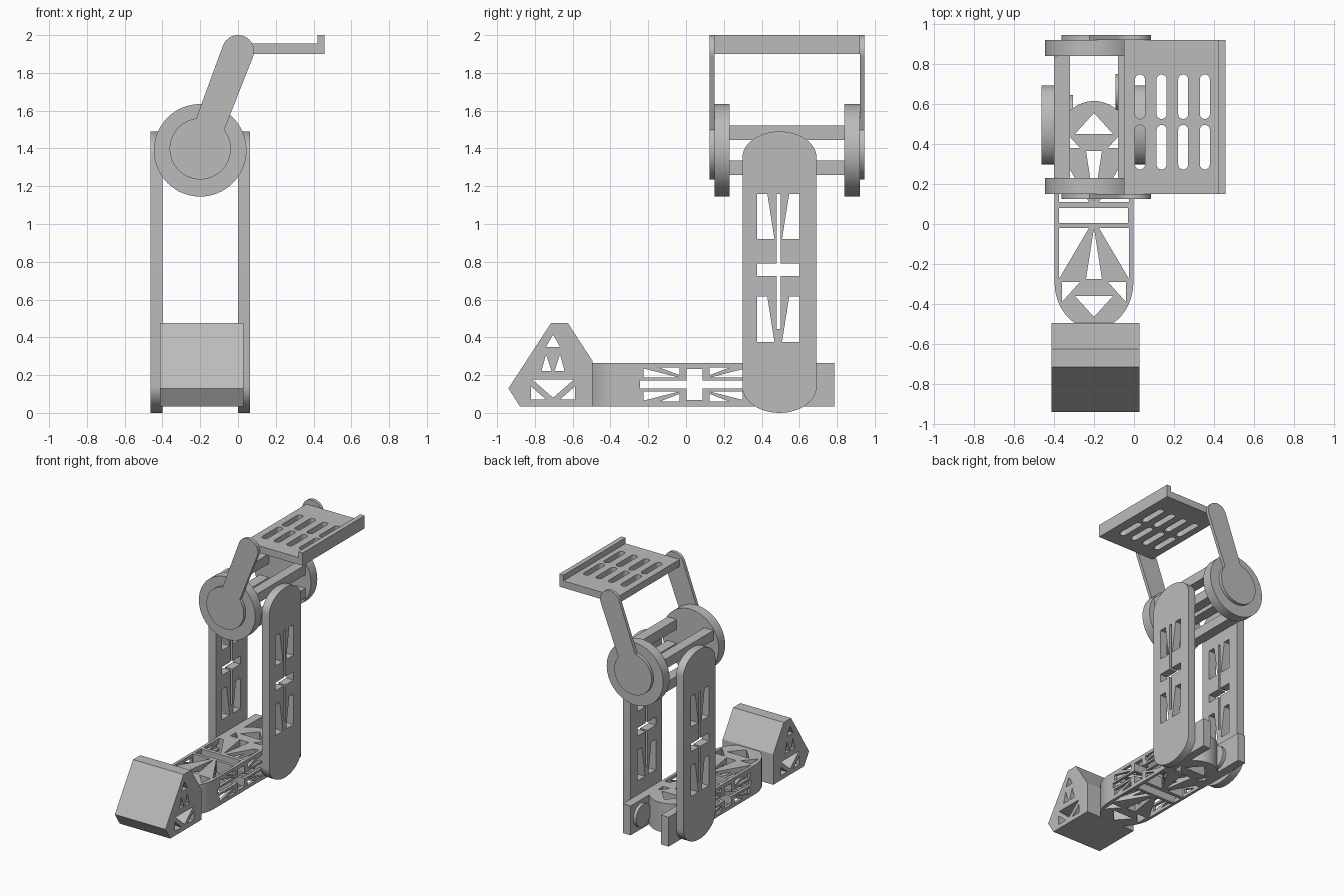
import bpy, bmesh, math

old = bpy.data.objects.get("Cube")
if old:
    bpy.data.objects.remove(old)

GREY = (0.5, 0.5, 0.5, 1)
mat = bpy.data.materials.new("plain grey")
mat.use_nodes = True
mat.diffuse_color = GREY
mat.node_tree.nodes["Principled BSDF"].inputs["Base Color"].default_value = GREY

MID_X, MID_Y = -0.2, 0.535      # symmetry planes of the arm
BASE_MID = 0.045                # middle of the base link along y


def place(axis, a, b, t):
    return {"x": (t, a, b), "y": (a, t, b), "z": (a, b, t)}[axis]


def prism(name, outlines, axis, lo, hi):
    """Extrude one or more 2D outlines along an axis."""
    bm = bmesh.new()
    for pts in outlines:
        low = [bm.verts.new(place(axis, a, b, lo)) for a, b in pts]
        high = [bm.verts.new(place(axis, a, b, hi)) for a, b in pts]
        bm.faces.new(low)
        bm.faces.new(high)
        for i in range(len(pts)):
            j = (i + 1) % len(pts)
            bm.faces.new((low[i], low[j], high[j], high[i]))
    bmesh.ops.recalc_face_normals(bm, faces=bm.faces)
    mesh = bpy.data.meshes.new(name)
    bm.to_mesh(mesh)
    bm.free()
    mesh.materials.append(mat)
    ob = bpy.data.objects.new(name, mesh)
    bpy.context.collection.objects.link(ob)
    return ob


def activate(ob):
    bpy.ops.object.select_all(action="DESELECT")
    ob.select_set(True)
    bpy.context.view_layer.objects.active = ob


def cut(ob, outlines, axis, lo=-3, hi=3):
    """Punch outlines right through an object."""
    tool = prism("cutter", outlines, axis, lo, hi)
    tool.hide_render = True
    mod = ob.modifiers.new("holes", "BOOLEAN")
    mod.operation, mod.solver, mod.object = "DIFFERENCE", "EXACT", tool
    activate(ob)
    bpy.ops.object.modifier_apply(modifier=mod.name)
    bpy.data.objects.remove(tool)


def smooth(ob):
    activate(ob)
    bpy.ops.object.shade_smooth_by_angle(angle=math.radians(30))


def arc(ca, cb, ra, rb, start, end, n=24):
    angles = [math.radians(start + (end - start) * i / n) for i in range(n + 1)]
    return [(ca + ra * math.cos(t), cb + rb * math.sin(t)) for t in angles]


def disc(ca, cb, r, n=64):
    return arc(ca, cb, r, r, 0, 360, n)[:-1]


def rect(a0, a1, b0, b1):
    return [(a0, b0), (a1, b0), (a1, b1), (a0, b1)]


def pill(c, half, lo, hi, cap):
    """Upright outline with rounded ends."""
    return arc(c, hi - cap, half, cap, 0, 180) + arc(c, lo + cap, half, cap, 180, 360)


def cross(a, b, wide, tall, bar_a, bar_b):
    """Plus-shaped outline centred on a, b."""
    q = [(wide, bar_b), (bar_a, bar_b), (bar_a, tall)]
    pts = q + [(-x, y) for x, y in reversed(q)]
    pts += [(-x, -y) for x, y in q] + [(x, -y) for x, y in reversed(q)]
    return [(a + x, b + y) for x, y in pts]


def mirror_a(outlines, c):
    return outlines + [[(2 * c - a, b) for a, b in o] for o in outlines]


def mirror_b(outlines, c):
    return outlines + [[(a, 2 * c - b) for a, b in o] for o in outlines]


# Upright side plates with window cut-outs
plate_y = 0.495
wings = []
for top, bottom in ((1.16, 0.92), (0.615, 0.375)):
    wings.append([(0.375, top), (0.43, top), (0.468, bottom), (0.375, bottom)])
slot = [(0.48, 0.445), (0.5, 0.445), (0.5, 0.725), (0.6, 0.725), (0.6, 0.79),
        (0.5, 0.79), (0.5, 1.16), (0.48, 1.16), (0.48, 0.79),
        (0.375, 0.79), (0.375, 0.725), (0.48, 0.725)]
for name, x0, x1 in (("left_upright", 0, 0.063), ("right_upright", -0.463, -0.4)):
    plate = prism(name, [pill(plate_y, 0.197, 0, 1.49, 0.14)], "x", x0, x1)
    cut(plate, mirror_a(wings, 0.488) + [slot], "x")
    smooth(plate)

# Base link: round-ended beam with truss holes from above and from the side
base = prism("base_link", [pill(MID_X, 0.197, -0.525, 0.615, 0.235)], "z", 0.035, 0.265)
side_truss = [[(-0.375, -0.02), (-0.225, -0.02), (-0.375, -0.275)],
              [(-0.36, -0.29), (-0.27, -0.29), (-0.36, -0.39)]]
mid_truss = [[(-0.2, -0.02), (-0.24, -0.275), (-0.16, -0.275)],
             [(-0.295, -0.36), (-0.105, -0.36), (-0.2, -0.465)]]
top_holes = mirror_b(mirror_a(side_truss, MID_X) + mid_truss, BASE_MID)
cut(base, top_holes + [rect(-0.375, -0.03, 0.005, 0.08)], "z")
rays = [[(-0.225, 0.235), (-0.035, 0.187), (-0.225, 0.187)],
        [(-0.14, 0.24), (-0.035, 0.24), (-0.035, 0.2)]]
side_holes = mirror_b(mirror_a(rays, BASE_MID), 0.15)
cut(base, side_holes + [cross(BASE_MID, 0.15, 0.288, 0.083, 0.042, 0.021)], "x")
smooth(base)

# Rear fork arms and their pins
for name, x0, x1 in (("left_fork", -0.068, -0.001), ("right_fork", -0.399, -0.332)):
    prism(name, [rect(0.3, 0.785, 0.035, 0.265)], "x", x0, x1)
smooth(prism("left_pin", [disc(0.66, 0.15, 0.09, 40)], "x", -0.092, -0.068))
smooth(prism("right_pin", [disc(0.555, 0.15, 0.09, 40)], "x", -0.332, -0.305))

# Wedge-shaped foot with truss holes
foot = prism("foot", [[(-0.94, 0.13), (-0.715, 0.475), (-0.625, 0.475),
                       (-0.495, 0.275), (-0.495, 0.035), (-0.88, 0.035)]],
             "x", -0.412, 0.028)
foot_mid = -0.704
half_holes = [[(-0.741, 0.31), (-0.765, 0.222), (-0.712, 0.222)],
              [(-0.82, 0.14), (-0.82, 0.07), (-0.74, 0.07)]]
centre_holes = [[(-0.704, 0.415), (-0.741, 0.35), (-0.667, 0.35)],
                [(-0.815, 0.177), (-0.593, 0.177), (-0.704, 0.08)]]
cut(foot, mirror_a(half_holes, foot_mid) + centre_holes, "x")

# Drums, hub discs and levers, front and back
hub = (-0.2, 1.39)
tip = (0.0, 1.915)
lean = math.degrees(math.atan2(tip[1] - hub[1], tip[0] - hub[0]))
lever = (arc(*tip, 0.085, 0.085, lean - 90, lean + 90)
         + arc(*hub, 0.078, 0.078, lean + 90, lean + 270))
for side, s in (("front", -1), ("back", 1)):
    inner, face, outer = (MID_Y + s * d for d in (0.305, 0.385, 0.41))
    smooth(prism(side + "_drum", [disc(*hub, 0.245)], "y", inner, face))
    smooth(prism(side + "_hub", [disc(-0.2, 1.398, 0.162)], "y", face, outer))
    smooth(prism(side + "_lever", [lever], "y", face, outer))

# Four struts joining the drums
for side, x0 in (("left", -0.08), ("right", -0.4)):
    for level, z0 in (("lower", 1.26), ("upper", 1.445)):
        prism(f"{level}_{side}_strut", [rect(x0, x0 + 0.08, z0, z0 + 0.077)],
              "y", 0.225, 0.845)

# Slotted tray with an upturned lip
tray = prism("tray", [[(-0.05, 1.9), (0.457, 1.9), (0.457, 2.0), (0.42, 2.0),
                       (0.42, 1.955), (-0.05, 1.955)]], "y", 0.15, 0.92)
slots = [pill(0.03 + 0.108 * i, 0.025, y0, y0 + 0.222, 0.025)
         for i in range(4) for y0 in (0.273, 0.525)]
cut(tray, slots, "z")
smooth(tray)
